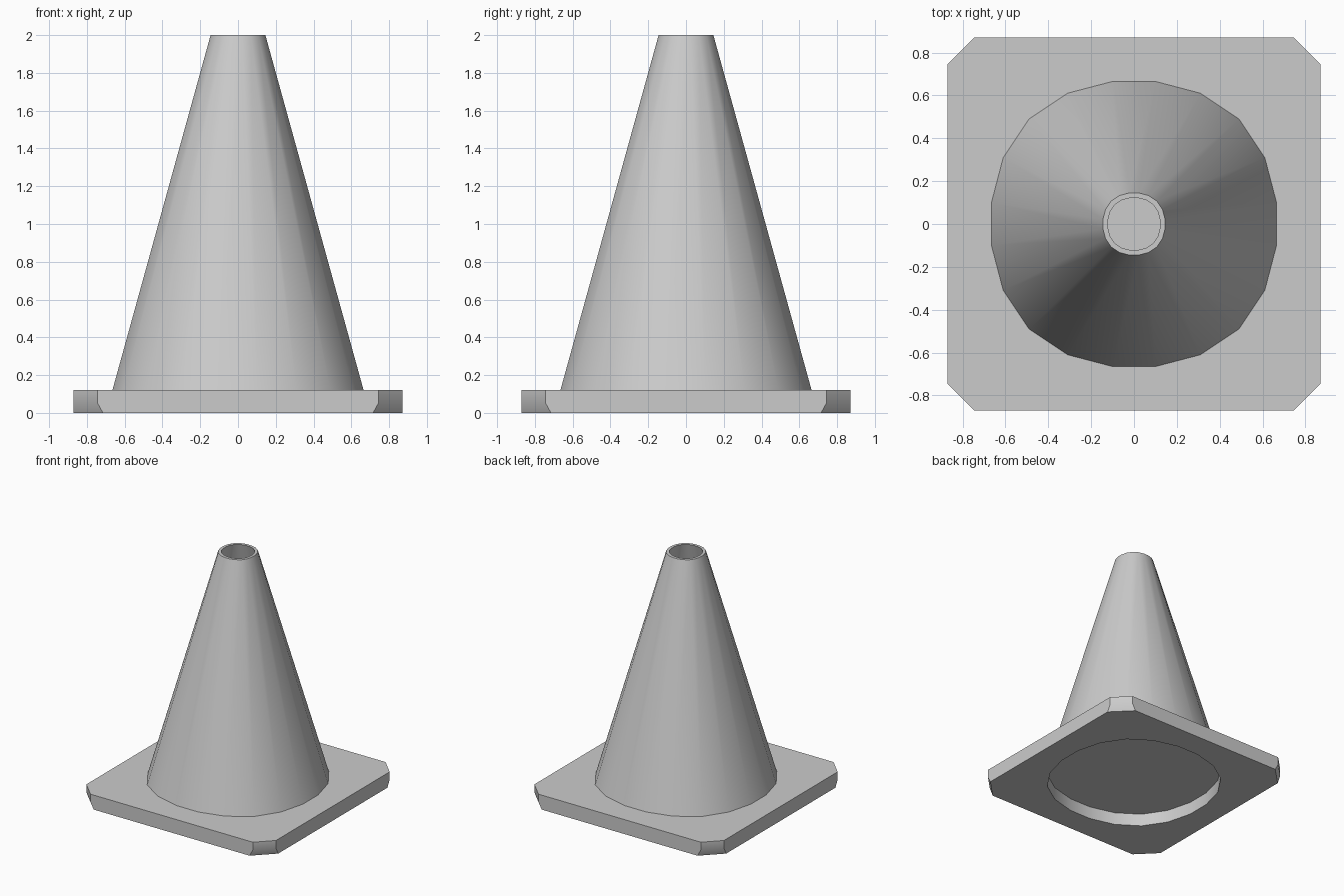
import bpy, bmesh

if "Cube" in bpy.data.objects:
    bpy.data.objects.remove(bpy.data.objects["Cube"])

# 20-sided ring outline, made from one quarter turned four times
QUARTER = [(0.665, 0.1), (0.61, 0.31), (0.49, 0.49), (0.31, 0.61), (0.1, 0.665)]


def four_turns(points):
    out = []
    for _ in range(4):
        out += points
        points = [(-y, x) for x, y in points]
    return out


ROUND = four_turns(QUARTER)


def octagon(half, cut):
    return four_turns([(half, half - cut), (half - cut, half)])


def ring(bm, outline, z, scale=1.0):
    return [bm.verts.new((x * scale, y * scale, z)) for x, y in outline]


def bridge(bm, a, b):
    n = len(a)
    for i in range(n):
        j = (i + 1) % n
        bm.faces.new((a[i], a[j], b[j], b[i]))


def loop_edges(bm, loop):
    pairs = zip(loop, loop[1:] + loop[:1])
    return [bm.edges.get(p) or bm.edges.new(p) for p in pairs]


def finish(bm, name):
    bmesh.ops.recalc_face_normals(bm, faces=bm.faces[:])
    mesh = bpy.data.meshes.new(name)
    bm.to_mesh(mesh)
    bm.free()
    obj = bpy.data.objects.new(name, mesh)
    bpy.context.collection.objects.link(obj)
    bpy.ops.object.select_all(action='DESELECT')
    obj.select_set(True)
    bpy.context.view_layer.objects.active = obj
    bpy.ops.object.shade_smooth_by_angle(angle=0.6)
    return obj


# Square base plate with cut corners and a round recess underneath
bm = bmesh.new()
bottom = ring(bm, octagon(0.87, 0.155), 0.0)
middle = ring(bm, octagon(0.87, 0.125), 0.055)
top = ring(bm, octagon(0.87, 0.125), 0.12)
bridge(bm, bottom, middle)
bridge(bm, middle, top)
bm.faces.new(top)
rim = ring(bm, ROUND, 0.0, 0.985)
ceiling = ring(bm, ROUND, 0.105, 0.985)
bridge(bm, rim, ceiling)
bm.faces.new(ceiling)
bmesh.ops.triangle_fill(bm, use_beauty=True, normal=(0, 0, -1),
                        edges=loop_edges(bm, bottom) + loop_edges(bm, rim))
finish(bm, "base_plate")

# Hollow tapered cone, open at the top
bm = bmesh.new()
profile = [(1.0, 0.12), (0.218, 2.0), (0.183, 2.0), (0.96, 0.12)]
rings = [ring(bm, ROUND, z, s) for s, z in profile]
for a, b in zip(rings, rings[1:] + rings[:1]):
    bridge(bm, a, b)
finish(bm, "cone_body")
